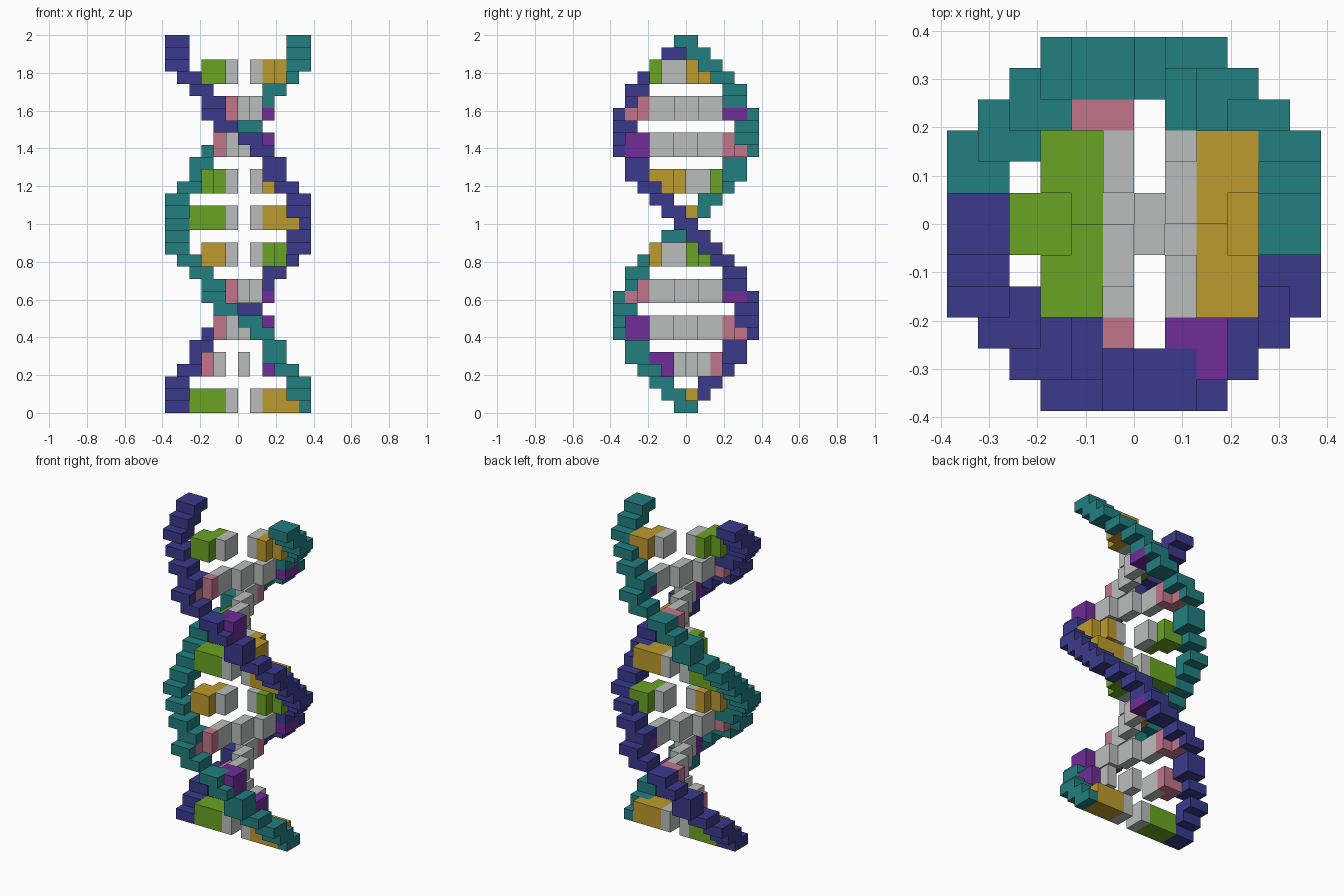
import bpy, bmesh, math
from mathutils import Vector

cube = bpy.data.objects.get("Cube")
if cube:
    bpy.data.objects.remove(cube, do_unlink=True)

LEVELS = 31              # layers of blocks from bottom to top
U = 2 / LEVELS           # edge of one block
RADIUS = 5               # helix radius in blocks
TURN = math.radians(12)  # twist per layer


def linear(c):
    c /= 255
    return c / 12.92 if c <= 0.04045 else ((c + 0.055) / 1.055) ** 2.4


def make_material(name, rgb):
    mat = bpy.data.materials.new(name)
    mat.use_nodes = True
    colour = [linear(c) for c in rgb] + [1]
    mat.diffuse_color = colour
    mat.node_tree.nodes["Principled BSDF"].inputs["Base Color"].default_value = colour
    return mat


MATERIALS = {name: make_material(name, rgb) for name, rgb in {
    "teal": (34, 126, 128),
    "blue": (58, 58, 140),
    "green": (105, 164, 34),
    "gold": (190, 155, 45),
    "purple": (112, 45, 152),
    "pink": (194, 118, 139),
    "grey": (187, 190, 190),
}.items()}
PARTNER = {"gold": "green", "green": "gold", "purple": "pink", "pink": "purple"}

# Base on the teal strand's end of each rung, from the bottom up
TEAL_BASES = ["gold", "purple", "purple", "pink", "gold",
              "green", "green", "pink", "purple", "gold"]

grid = {}                # block position -> (part name, material name)


def strand_centre(k):
    a = k * TURN - 0.001
    return round(RADIUS * math.cos(a)), round(-RADIUS * math.sin(a))


def add_strand(k, sign, colour):
    # Each strand layer is two by two blocks
    cx, cy = (sign * c for c in strand_centre(k))
    for dx in (-1, 0):
        for dy in (-1, 0):
            grid[cx + dx, cy + dy, k] = (colour + "_strand", colour)


def add_rung_step(k, r, part, colour):
    # Rung steps are one block wide, two deep and two high
    ex, ey = strand_centre(k)
    x, y = round(ex * r / RADIUS), round(ey * r / RADIUS)
    for dy in (-1, 0):
        for dz in (0, 1):
            grid[x, y + dy, k + dz] = (part, colour)


def add_rung(k, teal_base):
    name = f"rung_{k // 3 + 1}_"
    paired_two = teal_base in ("gold", "green")
    bonds = (-1, 1) if paired_two else (-2, 0, 2)
    for r in range(2 if paired_two else 3, RADIUS):
        for sign, colour in ((1, teal_base), (-1, PARTNER[teal_base])):
            add_rung_step(k, sign * r, name + colour + "_base", colour)
    for r in bonds:
        add_rung_step(k, r, name + "bonds", "grey")


# Strands and rungs, layer by layer
for k in range(LEVELS):
    add_strand(k, 1, "teal")
    add_strand(k, -1, "blue")
    if k % 3 == 0 and k // 3 < len(TEAL_BASES):
        add_rung(k, TEAL_BASES[k // 3])

# Gather the blocks of each part
parts = {}
for cell, key in grid.items():
    parts.setdefault(key, set()).add(cell)


def build_part(name, colour, cells):
    # Skin the blocks, leaving out faces shared inside the part
    bm = bmesh.new()
    for cell in cells:
        for axis in range(3):
            for side in (0, 1):
                near = list(cell)
                near[axis] += 2 * side - 1
                if tuple(near) in cells:
                    continue
                corners = []
                for p, q in ((0, 0), (1, 0), (1, 1), (0, 1)):
                    v = Vector(cell)
                    v[axis] += side
                    v[(axis + 1) % 3] += p
                    v[(axis + 2) % 3] += q
                    corners.append(bm.verts.new(v * U))
                bm.faces.new(corners if side else corners[::-1])
    bmesh.ops.remove_doubles(bm, verts=bm.verts[:], dist=U / 100)
    mesh = bpy.data.meshes.new(name)
    bm.to_mesh(mesh)
    bm.free()
    mesh.materials.append(MATERIALS[colour])
    bpy.context.collection.objects.link(bpy.data.objects.new(name, mesh))


for (name, colour), cells in parts.items():
    build_part(name, colour, cells)
